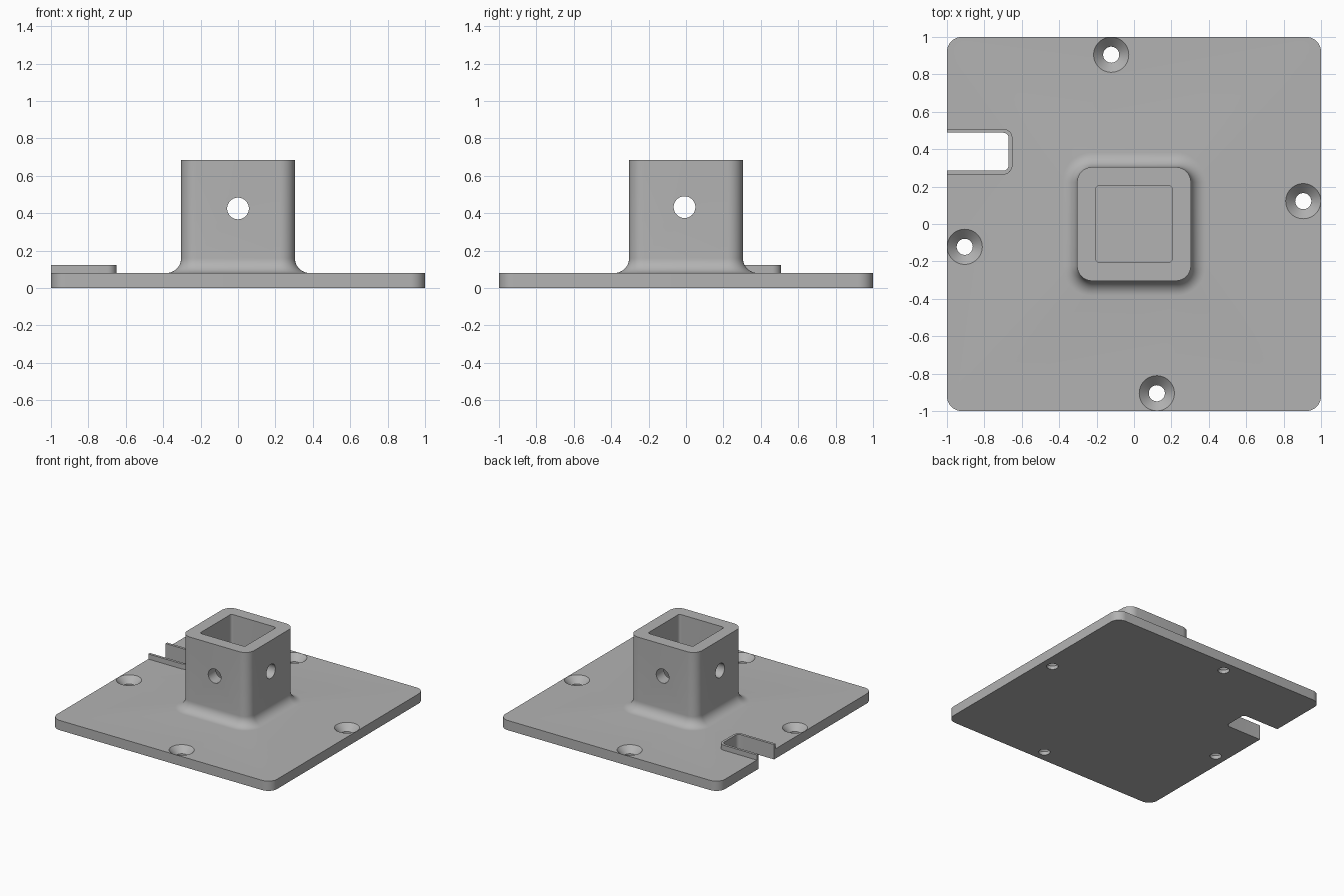
import bpy, bmesh, math
from mathutils import Matrix

if "Cube" in bpy.data.objects:
    bpy.data.objects.remove(bpy.data.objects["Cube"])

T = 0.08          # plate thickness
grey = bpy.data.materials.new("plain grey")
grey.diffuse_color = (0.45, 0.45, 0.45, 1)
grey.use_nodes = True
grey.node_tree.nodes["Principled BSDF"].inputs["Base Color"].default_value = grey.diffuse_color


def rounded_square(half, r, n=10):
    """Points of a centred square with rounded corners, anticlockwise."""
    pts = []
    for k in range(4):
        cx = (half - r) * (1, -1, -1, 1)[k]
        cy = (half - r) * (1, 1, -1, -1)[k]
        for i in range(n + 1):
            a = math.pi / 2 * (k + i / n)
            pts.append((cx + r * math.cos(a), cy + r * math.sin(a)))
    return pts


def loft(name, rings):
    """Closed solid through rings given as (points, z)."""
    bm = bmesh.new()
    loops = [[bm.verts.new((x, y, z)) for x, y in pts] for pts, z in rings]
    for a, b in zip(loops, loops[1:]):
        for i in range(len(a)):
            j = (i + 1) % len(a)
            bm.faces.new((a[i], a[j], b[j], b[i]))
    bm.faces.new(loops[0][::-1])
    bm.faces.new(loops[-1])
    bmesh.ops.recalc_face_normals(bm, faces=bm.faces)
    mesh = bpy.data.meshes.new(name)
    bm.to_mesh(mesh)
    bm.free()
    mesh.materials.append(grey)
    ob = bpy.data.objects.new(name, mesh)
    bpy.context.collection.objects.link(ob)
    return ob


def circle(r, n=48):
    return [(r * math.cos(2 * math.pi * i / n), r * math.sin(2 * math.pi * i / n))
            for i in range(n)]


def cut(target, cutter):
    """Subtract the cutter, then hide it from the result by deleting it."""
    cutter.hide_render = True
    mod = target.modifiers.new("cut", 'BOOLEAN')
    mod.operation, mod.solver, mod.object = 'DIFFERENCE', 'EXACT', cutter
    bpy.context.view_layer.objects.active = target
    bpy.ops.object.modifier_apply(modifier=mod.name)
    bpy.data.objects.remove(cutter)


def slot_path(x_open, x_end, y0, y1, r, n=8):
    """Slot outline open towards -x, with two rounded corners at x_end."""
    pts = [(x_open, y0)]
    for cy, start in ((y0 + r, -math.pi / 2), (y1 - r, 0)):
        for i in range(n + 1):
            a = start + math.pi / 2 * i / n
            pts.append((x_end - r + r * math.cos(a), cy + r * math.sin(a)))
    return pts + [(x_open, y1)]


# Plate, filleted post and square pocket as one continuous loft
rings = [(rounded_square(1, 0.08), 0), (rounded_square(1, 0.08), T)]
R = 0.08
for i in range(11):
    t = math.pi / 2 * i / 10
    d = R * (1 - math.sin(t))
    rings.append((rounded_square(0.304 + d, 0.08 + d), T + R * (1 - math.cos(t))))
rings += [(rounded_square(0.304, 0.08), 0.685),
          (rounded_square(0.205, 0.02), 0.685),
          (rounded_square(0.205, 0.02), T)]
body = loft("plate_with_post", rings)

# Four countersunk screw holes, turned a quarter each
for k in range(4):
    hole = loft("screw_hole_cutter", [(circle(0.043), -0.05), (circle(0.043), T - 0.051),
                                      (circle(0.104), T + 0.01)])
    hole.data.transform(Matrix.Rotation(k * math.pi / 2, 4, 'Z')
                        @ Matrix.Translation((0.905, 0.122, 0)))
    cut(body, hole)

# Cross holes through the post walls, front to back and side to side
for axis, pos in (('X', (0, 0, 0.425)), ('Y', (0, -0.008, 0.432))):
    pin = loft("cross_hole_cutter", [(circle(0.058), -0.5), (circle(0.058), 0.5)])
    pin.data.transform(Matrix.Translation(pos) @ Matrix.Rotation(math.pi / 2, 4, axis))
    cut(body, pin)

# Slot in the left edge
inner = (-0.67, 0.285, 0.488, 0.03)
slot = slot_path(-1.2, *inner)
cut(body, loft("slot_cutter", [(slot, -0.1), (slot, 0.3)]))

# Raised U-shaped rim around the slot
rim_pts = slot_path(-1, -0.65, 0.264, 0.509, 0.05) + slot_path(-1, *inner)[::-1]
rim = loft("slot_rim", [(rim_pts, T), (rim_pts, 0.122)])

# Smooth curved faces, keep hard edges
for ob in (body, rim):
    bpy.ops.object.select_all(action='DESELECT')
    ob.select_set(True)
    bpy.context.view_layer.objects.active = ob
    bpy.ops.object.shade_smooth_by_angle(angle=math.radians(30))
